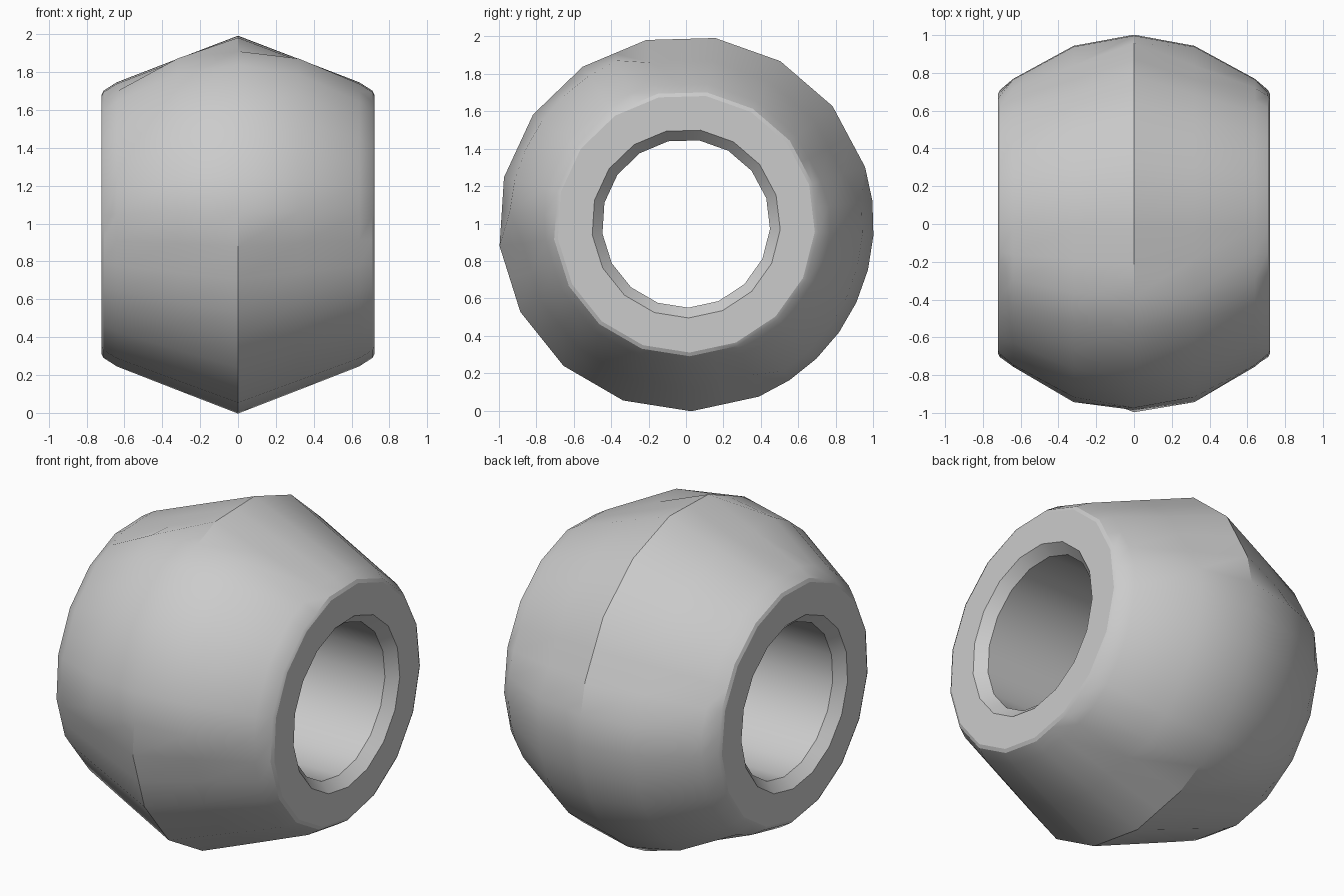
import bpy
import bmesh
import math

if "Cube" in bpy.data.objects:
    bpy.data.objects.remove(bpy.data.objects["Cube"], do_unlink=True)

SIDES = 17
STEPS = SIDES * 2
START = math.radians(17.5)
CENTRE_Z = 1.0

# Half profile as (distance along the hole axis, radius), from hole to ridge
half = [(0.66, 0.45), (0.72, 0.505), (0.72, 0.69), (0.71, 0.71),
        (0.64, 0.755), (0.32, 0.88), (0.0, 1.004)]
profile = half + [(-x, r) for x, r in reversed(half[:-1])]


def rounded(i):
    """Worn arcs where the ridge is softened: upper front and lower back."""
    front = 8 < i < 16
    back = 26 < i < STEPS
    return front, back


def ring_radius(i, x, r):
    front, back = rounded(i)
    if front or back:
        if abs(x) == 0.32:
            r = 0.945
        elif abs(x) == 0.64:
            r = 0.77
    # Odd steps lie on the straight sides of the polygon
    if i % 2 and not (back and r > 0.72) and not (front and abs(x) == 0.32):
        r *= math.cos(math.pi / SIDES)
    return r


# Bead: the closed profile swept around the x axis
bm = bmesh.new()
rings = []
for i in range(STEPS):
    a = START + math.tau * i / STEPS
    ring = []
    for x, r in profile:
        rr = ring_radius(i, x, r)
        ring.append(bm.verts.new((x, rr * math.cos(a), CENTRE_Z + rr * math.sin(a))))
    rings.append(ring)

count = len(profile)
for i in range(STEPS):
    a, b = rings[i], rings[(i + 1) % STEPS]
    for j in range(count):
        k = (j + 1) % count
        bm.faces.new((a[j], a[k], b[k], b[j]))
bmesh.ops.recalc_face_normals(bm, faces=bm.faces[:])

mesh = bpy.data.meshes.new("bead")
bm.to_mesh(mesh)
bm.free()
bead = bpy.data.objects.new("bead", mesh)
bpy.context.collection.objects.link(bead)

# Plain grey material
grey = bpy.data.materials.new("light grey")
grey.use_nodes = True
colour = (0.6, 0.6, 0.6, 1.0)
grey.diffuse_color = colour
grey.node_tree.nodes["Principled BSDF"].inputs["Base Color"].default_value = colour
mesh.materials.append(grey)

# Smooth sides with crisp ridge and rims
bpy.ops.object.select_all(action='DESELECT')
bead.select_set(True)
bpy.context.view_layer.objects.active = bead
bpy.ops.object.shade_smooth_by_angle(angle=math.radians(25))
